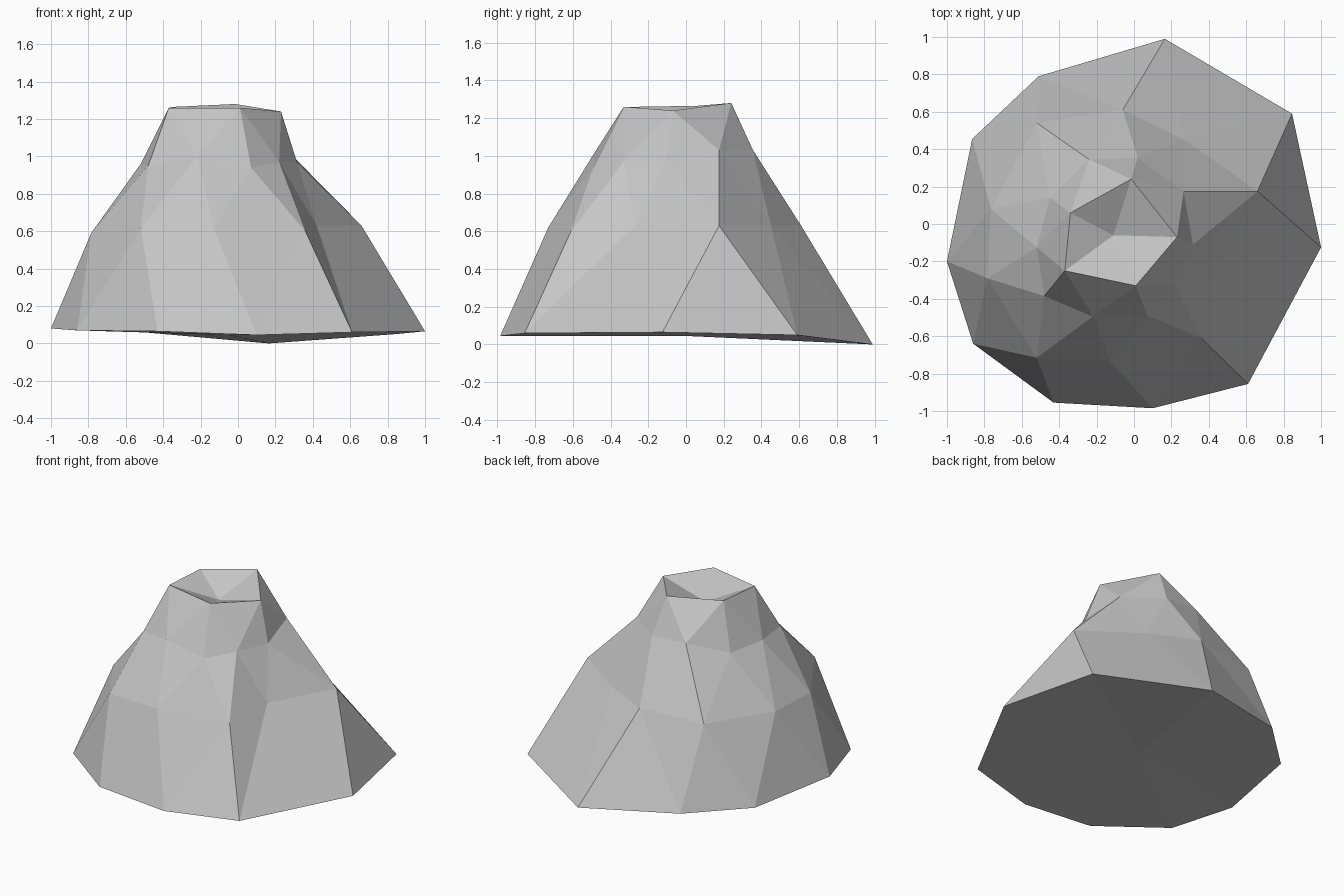
import bpy
import bmesh

cube = bpy.data.objects.get("Cube")
if cube:
    bpy.data.objects.remove(cube, do_unlink=True)

# Plain grey rock
rock = bpy.data.materials.new("grey_rock")
rock.use_nodes = True
grey = (0.56, 0.56, 0.56, 1)
rock.diffuse_color = grey
rock.node_tree.nodes["Principled BSDF"].inputs["Base Color"].default_value = grey

# Rough rings, counter-clockwise seen from above
foot = [(-1, -.2, .08), (-.86, -.64, .07), (-.43, -.955, .065), (.1, -.985, .045),
        (.61, -.855, .06), (1, -.125, .065), (.845, .59, .05), (.165, .99, 0),
        (-.51, .79, .06), (-.865, .455, .07)]
slope = [(-.785, -.29, .59), (-.52, -.715, .615), (-.13, -.73, .62), (.36, -.61, .6),
         (.42, -.27, .63), (.66, .175, .63), (.27, .45, .63), (-.06, .61, .63),
         (-.52, .54, .61), (-.765, .08, .59)]
shoulder = [(-.52, -.125, .96), (-.48, -.385, .95), (-.22, -.495, 1), (.07, -.49, .94),
            (.22, -.33, .97), (.315, -.11, .97), (.265, .175, 1.03), (.02, .355, 1.03),
            (-.24, .345, 1.04), (-.45, .14, .95)]
rim = [(-.37, -.25, 1.26), (.01, -.33, 1.26), (.23, -.07, 1.24),
       (-.015, .24, 1.28), (-.34, .06, 1.265)]

bm = bmesh.new()


def ring(points):
    return [bm.verts.new(p) for p in points]


def stitch(lower, upper, pattern):
    """Zip two rings with triangles: L steps along the lower ring, U the upper."""
    i = j = 0
    for step in pattern:
        a, b = lower[i % len(lower)], upper[j % len(upper)]
        if step == "L":
            i += 1
            bm.faces.new((a, lower[i % len(lower)], b))
        else:
            j += 1
            bm.faces.new((a, upper[j % len(upper)], b))


def fan(loop, centre):
    """Close a ring with triangles meeting at a centre point."""
    tip = bm.verts.new(centre)
    for a, b in zip(loop, loop[1:] + loop[:1]):
        bm.faces.new((a, b, tip))


foot, slope, shoulder, rim = map(ring, (foot, slope, shoulder, rim))

# Mountain sides
stitch(foot, slope, "LU" * len(foot))
stitch(slope, shoulder, "UL" * len(slope))
stitch(shoulder, rim, "LLU" * len(rim))

# Sunken crater and underside
fan(rim, (-.11, -.06, 1.15))
fan(foot, (-.05, 0, .045))

bmesh.ops.recalc_face_normals(bm, faces=bm.faces)
mesh = bpy.data.meshes.new("mountain")
bm.to_mesh(mesh)
bm.free()
mesh.materials.append(rock)
mountain = bpy.data.objects.new("mountain", mesh)
bpy.context.collection.objects.link(mountain)
